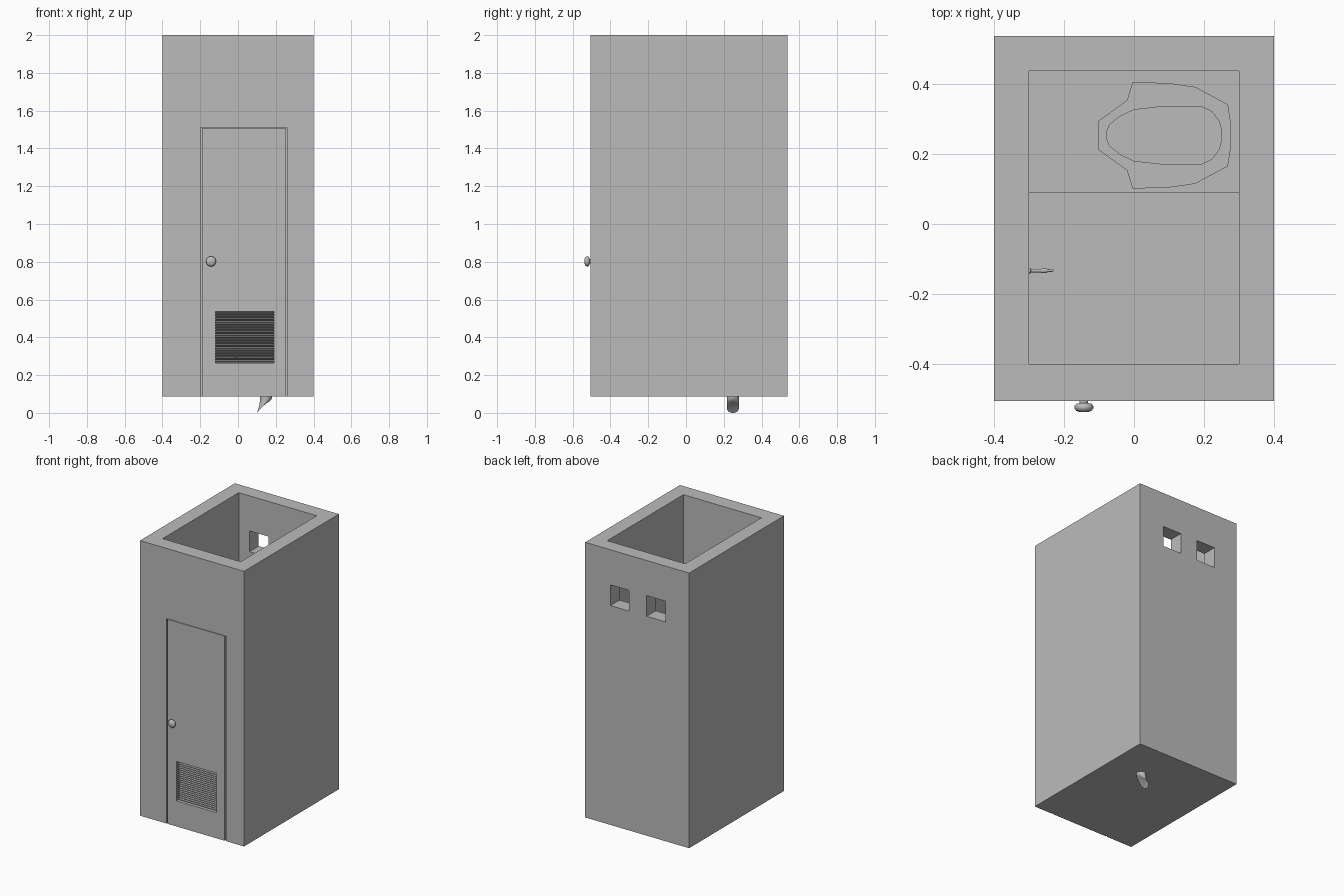
import bpy, bmesh, math
from mathutils import Vector, Matrix

cube = bpy.data.objects.get("Cube")
if cube:
    bpy.data.objects.remove(cube, do_unlink=True)

GREY = (0.5, 0.5, 0.5, 1)
mat = bpy.data.materials.new("concrete grey")
mat.use_nodes = True
mat.diffuse_color = GREY
mat.node_tree.nodes["Principled BSDF"].inputs["Base Color"].default_value = GREY


def make(name, bm, smooth=False):
    bmesh.ops.recalc_face_normals(bm, faces=bm.faces)
    mesh = bpy.data.meshes.new(name)
    bm.to_mesh(mesh)
    bm.free()
    obj = bpy.data.objects.new(name, mesh)
    bpy.context.collection.objects.link(obj)
    mesh.materials.append(mat)
    if smooth:
        activate(obj)
        bpy.ops.object.shade_smooth_by_angle(angle=math.radians(40))
    return obj


def activate(obj):
    bpy.ops.object.select_all(action='DESELECT')
    obj.select_set(True)
    bpy.context.view_layer.objects.active = obj


def prism(name, pts, axis, lo, hi):
    """Extrude a 2D outline along the named axis."""
    place = {'x': lambda a, b, c: (c, a, b),
             'y': lambda a, b, c: (a, c, b),
             'z': lambda a, b, c: (a, b, c)}[axis]
    bm = bmesh.new()
    face = bm.faces.new([bm.verts.new(place(a, b, lo)) for a, b in pts])
    moved = bmesh.ops.extrude_face_region(bm, geom=[face])['geom']
    bmesh.ops.translate(bm, vec=Vector(place(0, 0, hi - lo)),
                        verts=[v for v in moved if isinstance(v, bmesh.types.BMVert)])
    return make(name, bm)


def rect(a0, a1, b0, b1):
    return [(a0, b0), (a1, b0), (a1, b1), (a0, b1)]


def cut(obj, cutter, keep=False):
    cutter.hide_render = True
    mod = obj.modifiers.new("cut", 'BOOLEAN')
    mod.operation = 'DIFFERENCE'
    mod.solver = 'EXACT'
    mod.object = cutter
    activate(obj)
    bpy.ops.object.modifier_apply(modifier=mod.name)
    if not keep:
        bpy.data.objects.remove(cutter, do_unlink=True)


def lathe(name, profile, matrix, steps=24):
    """Spin (radius, height) points around z, then place the result."""
    bm = bmesh.new()
    verts = [bm.verts.new((r, 0, h)) for r, h in profile]
    edges = [bm.edges.new(p) for p in zip(verts, verts[1:])]
    bmesh.ops.spin(bm, geom=verts + edges, cent=(0, 0, 0), axis=(0, 0, 1),
                   angle=math.tau, steps=steps)
    bmesh.ops.remove_doubles(bm, verts=bm.verts, dist=0.0001)
    bm.transform(matrix)
    return make(name, bm, True)


# Main dimensions
BASE, TOP, FRONT, BACK = 0.087, 2.0, -0.505, 0.537
FLOOR, PLATFORM = 0.17, 0.29
CENTRE = 0.253

# Cabin shell: open top, with a raised platform at the rear
cabin = prism("cabin_walls", rect(-0.4, 0.4, FRONT, BACK), 'z', BASE, TOP)
room = [(-0.4, FLOOR), (0.09, FLOOR), (0.09, PLATFORM), (0.437, PLATFORM),
        (0.437, 2.2), (-0.4, 2.2)]
cut(cabin, prism("room_cutter", room, 'x', -0.3, 0.3))

# Two square windows in the back wall
for x in (-0.145, 0.133):
    cut(cabin, prism("window_cutter", rect(x - 0.072, x + 0.072, 1.612, 1.756),
                     'y', 0.41, 0.6))

# Door outline groove
groove = [(-0.198, 0.0), (-0.198, 1.512), (0.26, 1.512), (0.26, 0.0),
          (0.251, 0.0), (0.251, 1.509), (-0.19, 1.509), (-0.19, 0.0)]
cut(cabin, prism("door_cutter", groove, 'y', -0.6, FRONT + 0.02))

# Vent opening and its slats
X0, X1, Z0, Z1 = -0.12, 0.19, 0.265, 0.54
cut(cabin, prism("vent_cutter", rect(X0, X1, Z0, Z1), 'y', -0.6, -0.35))
COUNT = 20
pitch = (Z1 - Z0) / COUNT
for i in range(COUNT):
    z = Z0 + pitch * i
    outline = [(FRONT + 0.005, z + 0.010), (FRONT + 0.005, z + 0.013),
               (FRONT + 0.04, z + 0.004), (FRONT + 0.04, z + 0.001)]
    prism(f"vent_slat_{i + 1}", outline, 'x', X0, X1)

# Squat pan: rim plate and sunken bowl, mirrored about the pan axis
def mirrored(half):
    pts = half + [(x, -d) for x, d in reversed(half)]
    return [(x, CENTRE + d) for x, d in pts]

rim_half = [(-0.103, 0.04), (-0.02, 0.1), (-0.004, 0.152), (0.1, 0.149),
            (0.175, 0.138), (0.268, 0.088), (0.277, 0.03)]
bowl_half = [(-0.077, 0.012), (-0.07, 0.03), (-0.04, 0.054), (0.0, 0.073),
             (0.09, 0.083), (0.19, 0.083), (0.222, 0.068), (0.243, 0.04),
             (0.25, 0.012)]
rim = prism("pan_rim", mirrored(rim_half), 'z', PLATFORM, PLATFORM + 0.012)
bowl = prism("bowl_cutter", mirrored(bowl_half), 'z', PLATFORM - 0.1, PLATFORM + 0.1)
cut(rim, bowl, keep=True)
cut(cabin, bowl)

# Door knob
knob = [(0, 0), (0.012, 0), (0.012, 0.006), (0.022, 0.008), (0.027, 0.014),
        (0.027, 0.021), (0.022, 0.028), (0.012, 0.032), (0, 0.032)]
lathe("door_knob", knob,
      Matrix.Translation((-0.143, FRONT, 0.802)) @ Matrix.Rotation(math.pi / 2, 4, 'X'))

# Water tap on the side wall
tap = [(0, 0), (0.008, 0), (0.008, 0.004), (0.005, 0.006), (0.005, 0.035),
       (0.007, 0.038), (0.007, 0.048), (0.004, 0.055), (0.003, 0.07), (0, 0.07)]
lathe("tap", tap,
      Matrix.Translation((-0.3, -0.133, 0.5)) @ Matrix.Rotation(math.pi / 2, 4, 'Y'), 12)

# Drain pipe bending sideways under the base
R, BEND, SIDES = 0.032, 0.085, 20
bm = bmesh.new()
stations = [(0.149, 0.13, 0)]
for i in range(7):
    a = math.radians(48) * i / 6
    stations.append((0.149 - BEND * (1 - math.cos(a)), 0.088 - BEND * math.sin(a), a))
rings = []
for x, z, a in stations:
    rings.append([bm.verts.new((x + R * math.cos(t) * math.cos(a),
                                CENTRE - 0.005 + R * math.sin(t),
                                z + R * math.cos(t) * math.sin(a)))
                  for t in (math.tau * k / SIDES for k in range(SIDES))])
for lower, upper in zip(rings, rings[1:]):
    for k in range(SIDES):
        n = (k + 1) % SIDES
        bm.faces.new((lower[k], lower[n], upper[n], upper[k]))
bm.faces.new(rings[0])
bm.faces.new(rings[-1])
low = min(v.co.z for v in bm.verts)
for v in rings[0]:
    v.co.z += low
bmesh.ops.translate(bm, vec=(0, 0, -low), verts=bm.verts)
make("drain_pipe", bm, True)
